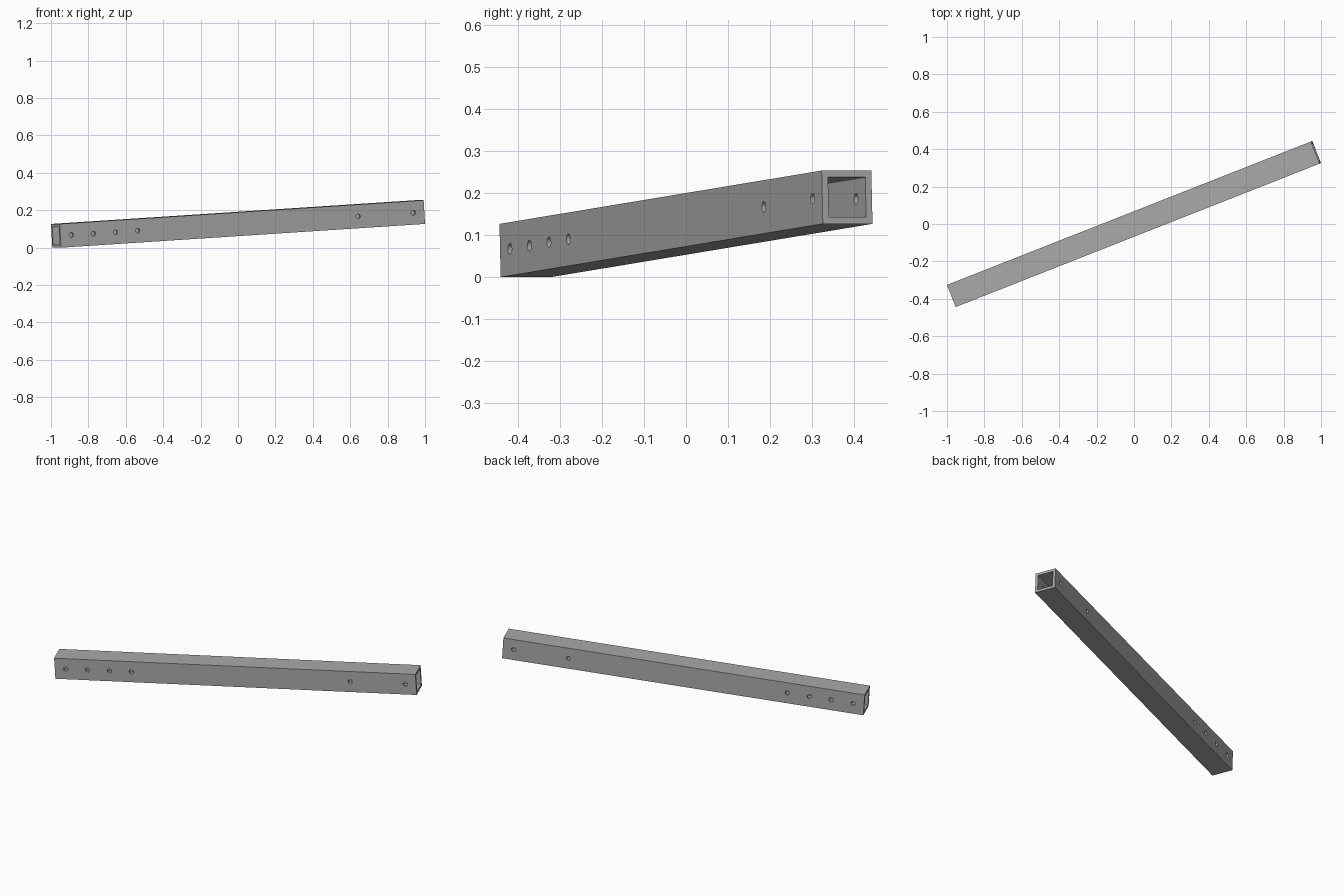
import bpy
import math

cube = bpy.data.objects.get("Cube")
if cube:
    bpy.data.objects.remove(cube, do_unlink=True)

W = 0.127             # tube width and height
L = 16.5 * W          # tube length
WALL = W / 8
HOLE_RADIUS = W / 10
HOLES = (0.5, 1.5, 2.5, 3.5, 13.5, 16)   # distance from low end, in widths

steel = bpy.data.materials.new("grey steel")
steel.use_nodes = True
grey = (0.4, 0.4, 0.4, 1)
steel.diffuse_color = grey
steel.node_tree.nodes["Principled BSDF"].inputs["Base Color"].default_value = grey


def box(name, size):
    bpy.ops.mesh.primitive_cube_add(size=1)
    obj = bpy.context.object
    obj.name = name
    obj.scale = size
    bpy.ops.object.transform_apply(scale=True)
    obj.data.materials.append(steel)
    return obj


def cut(target, cutter):
    mod = target.modifiers.new("cut", "BOOLEAN")
    mod.operation = "DIFFERENCE"
    mod.solver = "EXACT"
    mod.object = cutter
    bpy.context.view_layer.objects.active = target
    bpy.ops.object.modifier_apply(modifier=mod.name)
    bpy.data.objects.remove(cutter, do_unlink=True)


# Hollow square tube, open at both ends
tube = box("square_tube", (L, W, W))
cut(tube, box("bore_cutter", (L * 1.1, W - 2 * WALL, W - 2 * WALL)))

# Bolt holes through the front and back walls
for step in HOLES:
    bpy.ops.mesh.primitive_cylinder_add(
        vertices=32, radius=HOLE_RADIUS, depth=W * 2,
        location=(step * W - L / 2, 0, 0), rotation=(math.pi / 2, 0, 0))
    drill = bpy.context.object
    drill.data.materials.append(steel)
    cut(tube, drill)

# Slanted pose, resting on its low end
tube.rotation_euler = (0, -math.radians(3.47), math.radians(21.5))
bpy.ops.object.select_all(action="DESELECT")
tube.select_set(True)
bpy.context.view_layer.objects.active = tube
bpy.ops.object.transform_apply(location=False, rotation=True, scale=False)
tube.location.z = -min(v.co.z for v in tube.data.vertices)
bpy.ops.object.shade_smooth_by_angle(angle=math.radians(30))
